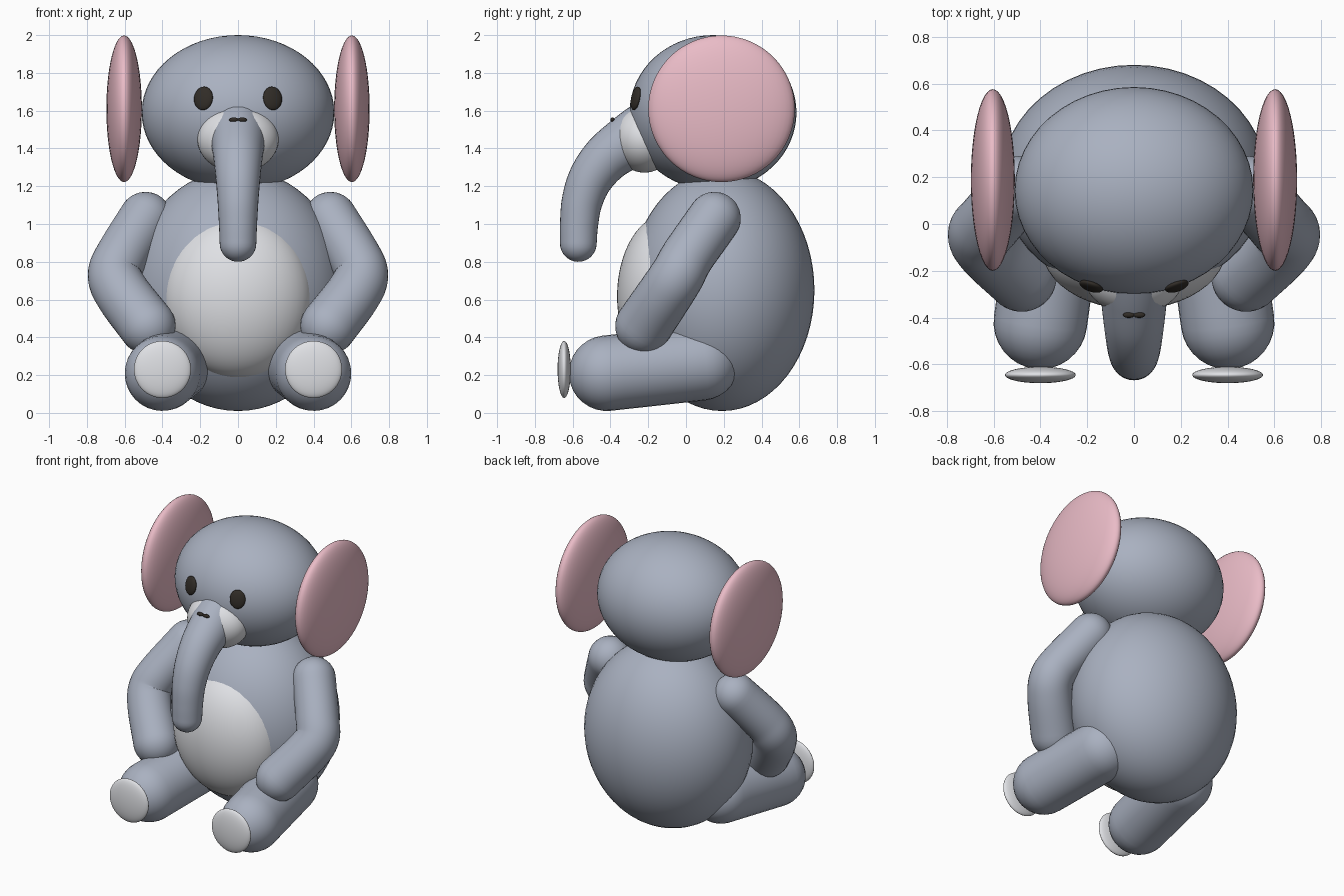
import bpy, bmesh, math
from mathutils import Vector

if "Cube" in bpy.data.objects:
    bpy.data.objects.remove(bpy.data.objects["Cube"])


def material(name, rgb):
    m = bpy.data.materials.new(name)
    m.diffuse_color = (*rgb, 1)
    m.use_nodes = True
    m.node_tree.nodes["Principled BSDF"].inputs["Base Color"].default_value = m.diffuse_color
    return m


SLATE = material("slate", (0.40, 0.44, 0.53))
PALE = material("pale", (0.74, 0.75, 0.78))
PINK = material("pink", (0.82, 0.50, 0.57))
DARK = material("dark", (0.03, 0.025, 0.02))


def finish(name, bm, mat):
    bmesh.ops.recalc_face_normals(bm, faces=bm.faces)
    for f in bm.faces:
        f.smooth = True
    me = bpy.data.meshes.new(name)
    bm.to_mesh(me)
    bm.free()
    me.materials.append(mat)
    ob = bpy.data.objects.new(name, me)
    bpy.context.collection.objects.link(ob)
    return ob


def ellipsoid(name, centre, radii, mat, facing=None):
    bm = bmesh.new()
    bmesh.ops.create_uvsphere(bm, u_segments=48, v_segments=32, radius=1)
    bmesh.ops.scale(bm, vec=radii, verts=bm.verts)
    ob = finish(name, bm, mat)
    ob.location = centre
    if facing is not None:
        ob.rotation_euler = facing.to_track_quat('-Y', 'Z').to_euler()
    return ob


def catmull(p0, p1, p2, p3, t):
    return 0.5 * (2 * p1 + (p2 - p0) * t + (2 * p0 - 5 * p1 + 4 * p2 - p3) * t * t
                  + (3 * p1 - p0 - 3 * p2 + p3) * t ** 3)


def tube(name, path, mat, sides=32, steps=8, cap=8):
    """Round-ended tapering tube through (x, y, z, radius) points."""
    pts = [Vector(p) for p in path]
    pts = [2 * pts[0] - pts[1]] + pts + [2 * pts[-1] - pts[-2]]
    line = [catmull(*pts[i:i + 4], k / steps)
            for i in range(len(pts) - 3) for k in range(steps)] + [pts[-2]]
    rings = []
    for i, p in enumerate(line):
        a, b = line[max(i - 1, 0)], line[min(i + 1, len(line) - 1)]
        rings.append((p.xyz, (b - a).xyz.normalized(), p.w))

    def dome(ring, sign):
        c, d, r = ring
        return [(c + sign * d * r * math.sin(k / cap * math.pi / 2), d,
                 r * math.cos(k / cap * math.pi / 2)) for k in range(1, cap)]

    tips = [c + s * d * r for (c, d, r), s in ((rings[0], -1), (rings[-1], 1))]
    rings = dome(rings[0], -1)[::-1] + rings + dome(rings[-1], 1)
    bm = bmesh.new()
    loops = []
    for c, d, r in rings:
        u = (Vector((1, 0, 0)) - d * d.x).normalized()
        v = d.cross(u)
        loops.append([bm.verts.new(c + r * (u * math.cos(a) + v * math.sin(a)))
                      for a in (2 * math.pi * k / sides for k in range(sides))])
    for k in range(sides):
        n = (k + 1) % sides
        for l0, l1 in zip(loops, loops[1:]):
            bm.faces.new((l0[k], l0[n], l1[n], l1[k]))
    for tip, loop in zip(tips, (loops[0], loops[-1])):
        v = bm.verts.new(tip)
        for k in range(sides):
            bm.faces.new((v, loop[k], loop[(k + 1) % sides]))
    return finish(name, bm, mat)


# Body, belly patch and head
ellipsoid("body", (0, 0.19, 0.65), (0.57, 0.49, 0.64), SLATE)
ellipsoid("belly", (0, -0.10, 0.617), (0.395, 0.265, 0.436), PALE)
head_c, head_r = Vector((0, 0.143, 1.59)), Vector((0.51, 0.442, 0.41))
ellipsoid("head", head_c, head_r, SLATE)

# Muzzle and trunk
ellipsoid("muzzle", (0, -0.22, 1.45), (0.215, 0.165, 0.178), PALE)
tube("trunk", [(0, -0.10, 1.57, 0.148), (0, -0.20, 1.508, 0.148),
               (0, -0.30, 1.44, 0.143), (0, -0.42, 1.35, 0.13),
               (0, -0.505, 1.24, 0.118), (0, -0.55, 1.12, 0.108),
               (0, -0.566, 1.0, 0.101), (0, -0.57, 0.897, 0.097)], SLATE)

for side, s in (("left", 1), ("right", -1)):
    # Ear
    ellipsoid(side + "_ear", (s * 0.603, 0.188, 1.61), (0.094, 0.388, 0.388), PINK)
    # Eye, laid against the head surface
    eye = Vector((s * 0.183, -0.266, 1.665))
    off = eye - head_c
    normal = Vector([o / r ** 2 for o, r in zip(off, head_r)])
    ellipsoid(side + "_eye", eye, (0.052, 0.02, 0.063), DARK, normal)
    # Nostril on top of the trunk
    ellipsoid(side + "_nostril", (s * 0.022, -0.389, 1.552), (0.026, 0.012, 0.012), DARK)
    # Arm
    tube(side + "_arm", [(s * 0.49, 0.15, 1.03, 0.14), (s * 0.615, 0.01, 0.83, 0.14),
                         (s * 0.652, -0.045, 0.73, 0.143), (s * 0.61, -0.11, 0.63, 0.146),
                         (s * 0.48, -0.225, 0.46, 0.15)], SLATE)
    # Leg and sole pad
    tube(side + "_leg", [(s * 0.40, -0.42, 0.21, 0.2), (s * 0.33, 0.08, 0.265, 0.2)], SLATE)
    ellipsoid(side + "_foot_pad", (s * 0.40, -0.645, 0.23), (0.151, 0.035, 0.151), PALE)
